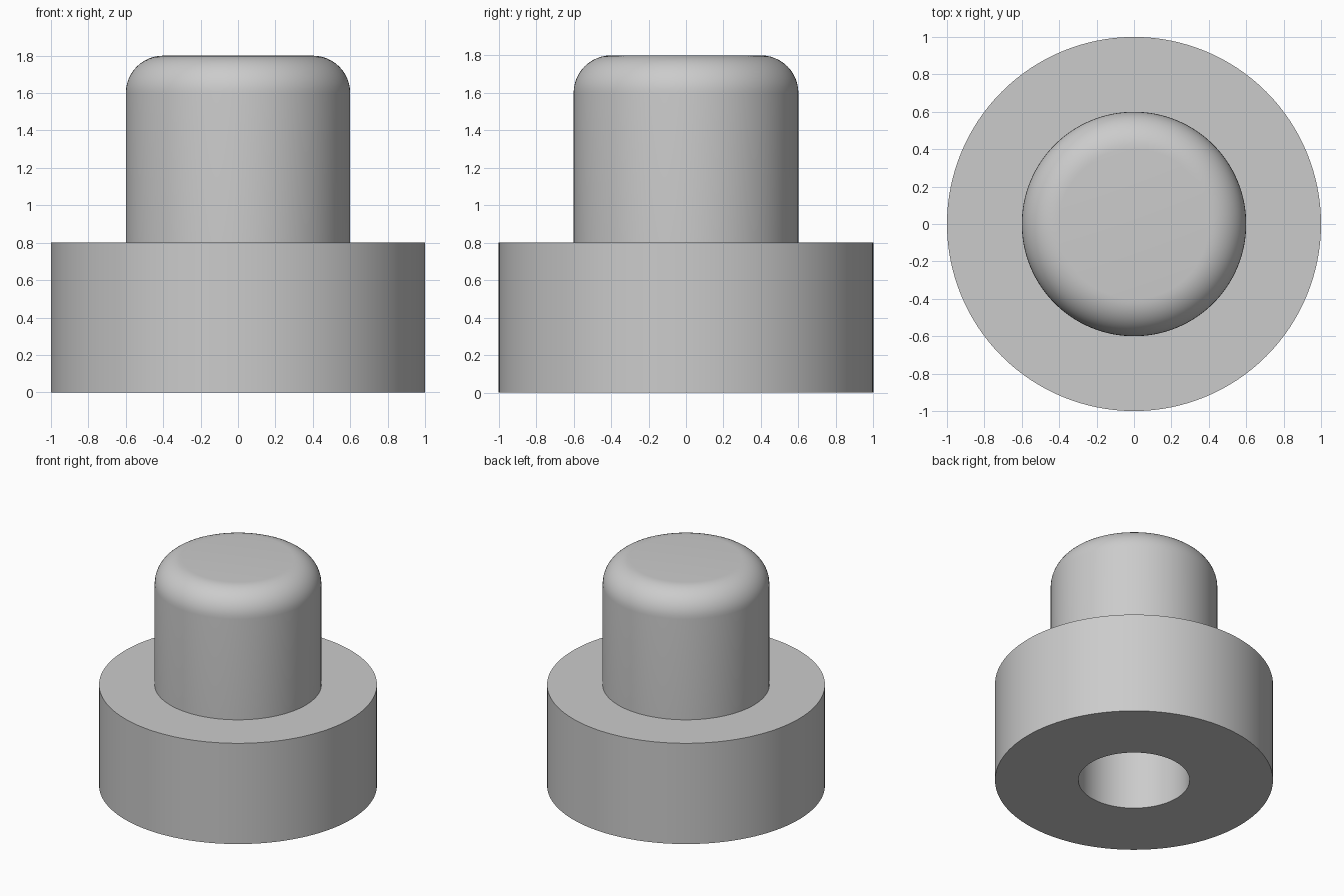
import bpy
import bmesh
from math import sin, cos, pi, radians

SEGMENTS = 128
FILLET_STEPS = 12

cube = bpy.data.objects.get("Cube")
if cube:
    bpy.data.objects.remove(cube, do_unlink=True)

# Plain grey finish
grey = bpy.data.materials.new("light_grey")
grey.use_nodes = True
colour = (0.6, 0.6, 0.6, 1)
grey.diffuse_color = colour
grey.node_tree.nodes["Principled BSDF"].inputs["Base Color"].default_value = colour


def lathe(name, profile):
    """Revolve (radius, z) points about z and close both ends with flat discs."""
    bm = bmesh.new()
    rings = []
    for r, z in profile:
        angles = [2 * pi * i / SEGMENTS for i in range(SEGMENTS)]
        rings.append([bm.verts.new((r * cos(a), r * sin(a), z)) for a in angles])
    for low, high in zip(rings, rings[1:]):
        for i in range(SEGMENTS):
            j = (i + 1) % SEGMENTS
            bm.faces.new((low[i], low[j], high[j], high[i]))
    bm.faces.new(rings[0])
    bm.faces.new(rings[-1])
    bmesh.ops.recalc_face_normals(bm, faces=bm.faces)
    mesh = bpy.data.meshes.new(name)
    bm.to_mesh(mesh)
    bm.free()
    mesh.materials.append(grey)
    obj = bpy.data.objects.new(name, mesh)
    bpy.context.collection.objects.link(obj)
    bpy.ops.object.select_all(action="DESELECT")
    obj.select_set(True)
    bpy.context.view_layer.objects.active = obj
    bpy.ops.object.shade_smooth_by_angle(angle=radians(30))
    return obj


# Main dimensions
base_r, base_h = 1.0, 0.8
stem_r, top_z, fillet = 0.6, 1.8, 0.2
bore_r, bore_depth = 0.4, 1.0

# Blind bore, flanged base and stem as one continuous profile
profile = [(bore_r, bore_depth), (bore_r, 0), (base_r, 0),
           (base_r, base_h), (stem_r, base_h)]

# Rounded shoulder at the top of the stem
for k in range(FILLET_STEPS + 1):
    a = pi / 2 * k / FILLET_STEPS
    profile.append((stem_r - fillet + fillet * cos(a),
                    top_z - fillet + fillet * sin(a)))

lathe("flanged_stem", profile)
